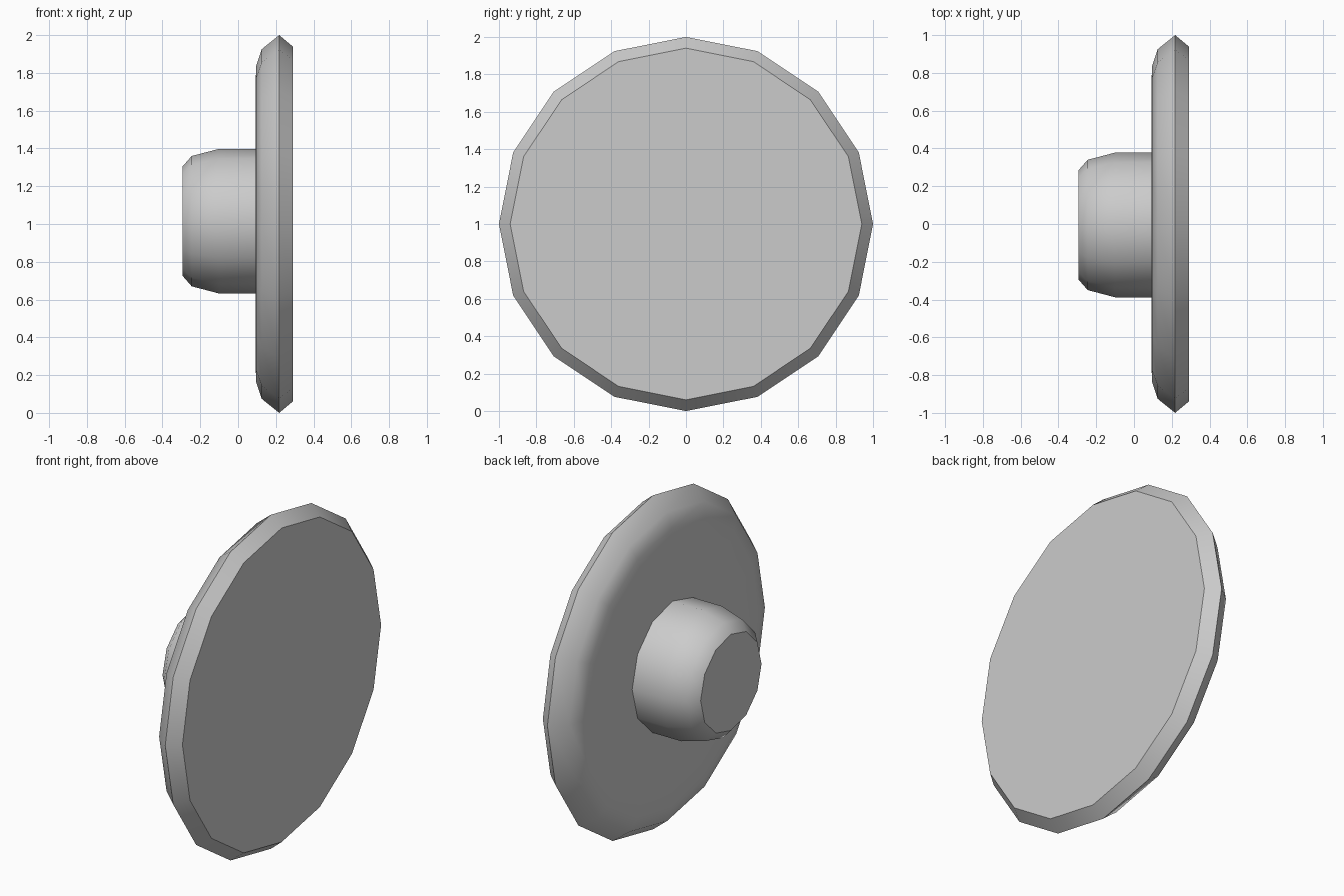
import bpy, bmesh, math

cube = bpy.data.objects.get("Cube")
if cube:
    bpy.data.objects.remove(cube, do_unlink=True)

# Single plain grey
grey = bpy.data.materials.new("plain grey")
grey.use_nodes = True
color = (0.6, 0.6, 0.6, 1.0)
grey.diffuse_color = color
grey.node_tree.nodes["Principled BSDF"].inputs["Base Color"].default_value = color


def turned_part(name, profile, sides, cy, cz):
    """Lathe (x, radius) pairs, listed from -x to +x, around an x-parallel axis."""
    bm = bmesh.new()
    rings = []
    for x, r in profile:
        ring = []
        for i in range(sides):
            a = 2 * math.pi * i / sides
            ring.append(bm.verts.new((x, cy + r * math.cos(a), cz + r * math.sin(a))))
        rings.append(ring)
    for a, b in zip(rings, rings[1:]):
        for i in range(sides):
            j = (i + 1) % sides
            bm.faces.new((a[i], a[j], b[j], b[i]))
    bm.faces.new(rings[0])
    bm.faces.new(rings[-1])
    bmesh.ops.recalc_face_normals(bm, faces=bm.faces)
    mesh = bpy.data.meshes.new(name)
    bm.to_mesh(mesh)
    bm.free()
    mesh.materials.append(grey)
    obj = bpy.data.objects.new(name, mesh)
    bpy.context.collection.objects.link(obj)
    bpy.ops.object.select_all(action='DESELECT')
    obj.select_set(True)
    bpy.context.view_layer.objects.active = obj
    bpy.ops.object.shade_smooth_by_angle(angle=math.radians(35))
    return obj


# Wide disc: flat outer face, pointed rim, rounded inner edge
turned_part("disc", [(0.092, 0.70), (0.095, 0.835), (0.125, 0.925),
                     (0.218, 1.0), (0.29, 0.94)], 16, 0.0, 1.0)

# Short stem with a chamfered end
turned_part("stem", [(-0.295, 0.288), (-0.245, 0.345), (-0.10, 0.383),
                     (0.11, 0.383)], 12, -0.005, 1.015)
